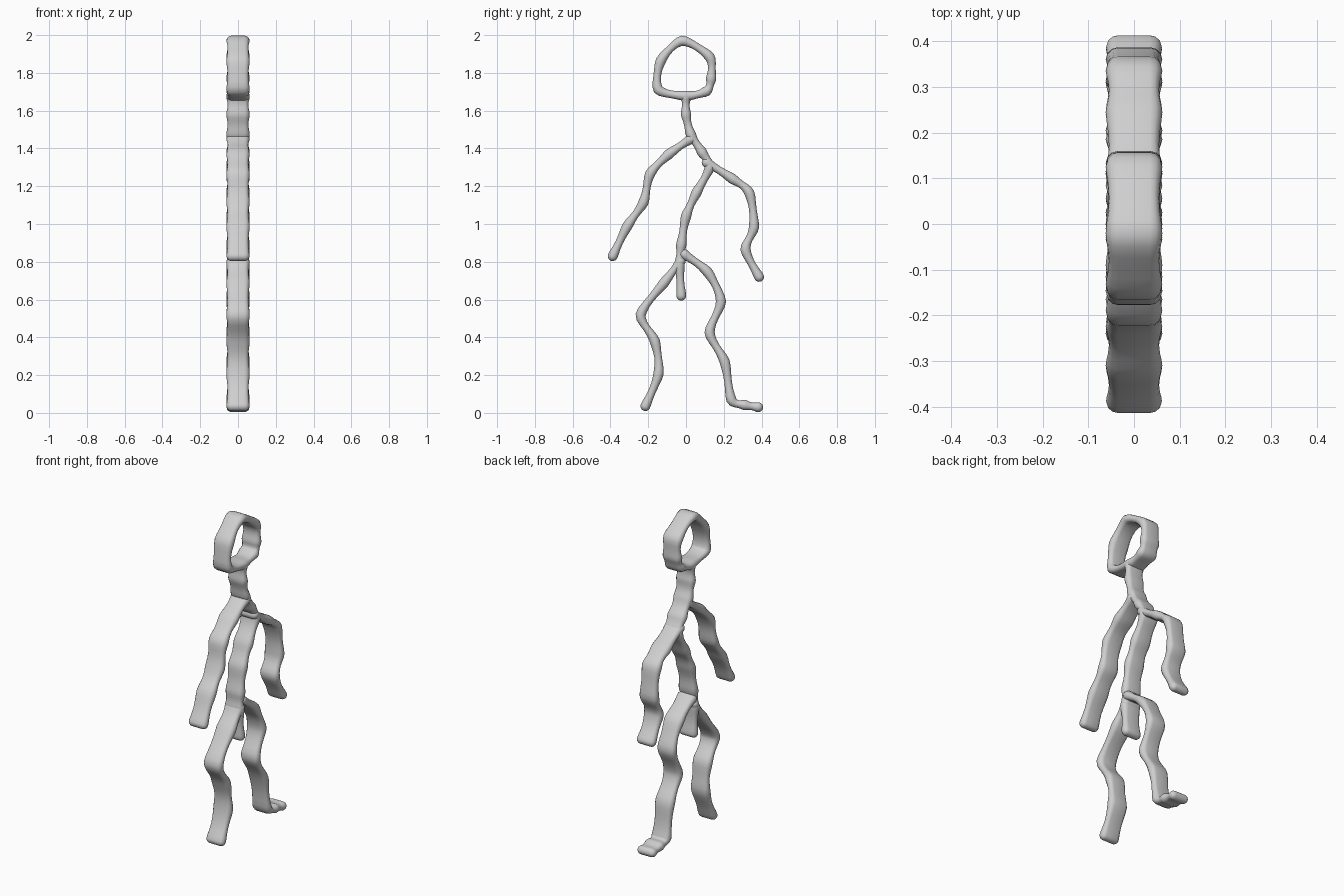
import bpy
import bmesh
from math import sin, cos, pi
from mathutils import Vector

cube = bpy.data.objects.get("Cube")
if cube:
    bpy.data.objects.remove(cube)

grey = bpy.data.materials.new("light grey")
grey.use_nodes = True
colour = (0.62, 0.62, 0.62, 1)
grey.diffuse_color = colour
grey.node_tree.nodes["Principled BSDF"].inputs["Base Color"].default_value = colour

CORE = 0.035      # flat half width across x
STEPS = 6         # rings per path segment
ARC = 6           # steps round each rounded edge


def smooth_path(points, closed):
    """Softly rounded path through the joints, with thickness swelling at each joint."""
    pts = [Vector((0, y, z)) for y, z in points]
    n = len(pts)
    path = []
    for i in range(n if closed else n - 1):
        a, b = pts[i], pts[(i + 1) % n]
        before = pts[i - 1] if closed or i > 0 else a
        after = pts[(i + 2) % n] if closed or i + 2 < n else b
        ta, tb = (b - before) * 0.38, (after - a) * 0.38
        for s in range(STEPS):
            t = s / STEPS
            p = (a * (2*t**3 - 3*t**2 + 1) + ta * (t**3 - 2*t**2 + t)
                 + b * (3*t**2 - 2*t**3) + tb * (t**3 - t**2))
            path.append((p, 0.0235 + 0.0035 * cos(2 * pi * t)))
    if not closed:
        path.append((pts[-1], 0.026))
    return path


def limb(name, points, closed=False):
    """Sweep a flat bar with rounded edges along a path in the side plane."""
    path = smooth_path(points, closed)
    n = len(path)
    rings = []
    for i, (p, r) in enumerate(path):
        ahead = path[(i + 1) % n if closed else min(i + 1, n - 1)][0]
        behind = path[i - 1 if closed else max(i - 1, 0)][0]
        rings.append((p, (ahead - behind).normalized(), r))
    if not closed:
        # rounded tips
        def cap(ring, sign):
            p, d, r = ring
            angles = [k * pi / 10 for k in range(1, 5)] + [pi * 0.49]
            return [(p + d * sign * r * sin(a), d, r * cos(a)) for a in angles]
        rings = cap(rings[0], -1)[::-1] + rings + cap(rings[-1], 1)

    bm = bmesh.new()
    loops = []
    for p, d, r in rings:
        side = Vector((0, -d.z, d.y))
        loop = []
        for half in (0, 1):
            for k in range(ARC + 1):
                a = -pi / 2 + pi * k / ARC + pi * half
                x = (CORE if half == 0 else -CORE) + r * cos(a)
                loop.append(bm.verts.new(p + side * r * sin(a) + Vector((x, 0, 0))))
        loops.append(loop)
    pairs = list(zip(loops, loops[1:]))
    if closed:
        pairs.append((loops[-1], loops[0]))
    for a, b in pairs:
        for k in range(len(a)):
            j = (k + 1) % len(a)
            bm.faces.new((a[k], a[j], b[j], b[k]))
    if not closed:
        bm.faces.new(loops[0][::-1])
        bm.faces.new(loops[-1])
    bmesh.ops.recalc_face_normals(bm, faces=bm.faces)
    for f in bm.faces:
        f.smooth = True
    mesh = bpy.data.meshes.new(name)
    bm.to_mesh(mesh)
    bm.free()
    mesh.materials.append(grey)
    obj = bpy.data.objects.new(name, mesh)
    bpy.context.collection.objects.link(obj)
    return obj


# Head ring
limb("head", [(-0.02, 1.97), (0.125, 1.885), (0.133, 1.77), (0.108, 1.703),
              (0.0, 1.678), (-0.147, 1.712), (-0.133, 1.865)], closed=True)

# Neck, spine and tail
limb("torso", [(0.0, 1.67), (0.0, 1.58), (0.025, 1.475), (0.085, 1.38),
               (0.125, 1.3), (0.055, 1.165), (0.0, 1.04), (-0.025, 0.89),
               (-0.034, 0.785), (-0.025, 0.62)])

# Arms
limb("front_arm", [(0.025, 1.45), (-0.09, 1.37), (-0.19, 1.265),
                   (-0.225, 1.115), (-0.31, 0.99), (-0.388, 0.83)])
limb("back_arm", [(0.11, 1.325), (0.245, 1.24), (0.335, 1.165),
                  (0.36, 0.985), (0.315, 0.865), (0.387, 0.72)])

# Legs
limb("front_leg", [(-0.03, 0.8), (-0.115, 0.69), (-0.24, 0.52),
                   (-0.165, 0.38), (-0.145, 0.21), (-0.215, 0.036)])
limb("back_leg", [(-0.01, 0.84), (0.115, 0.745), (0.185, 0.59), (0.125, 0.425),
                  (0.205, 0.27), (0.24, 0.07), (0.31, 0.042), (0.382, 0.03)])
